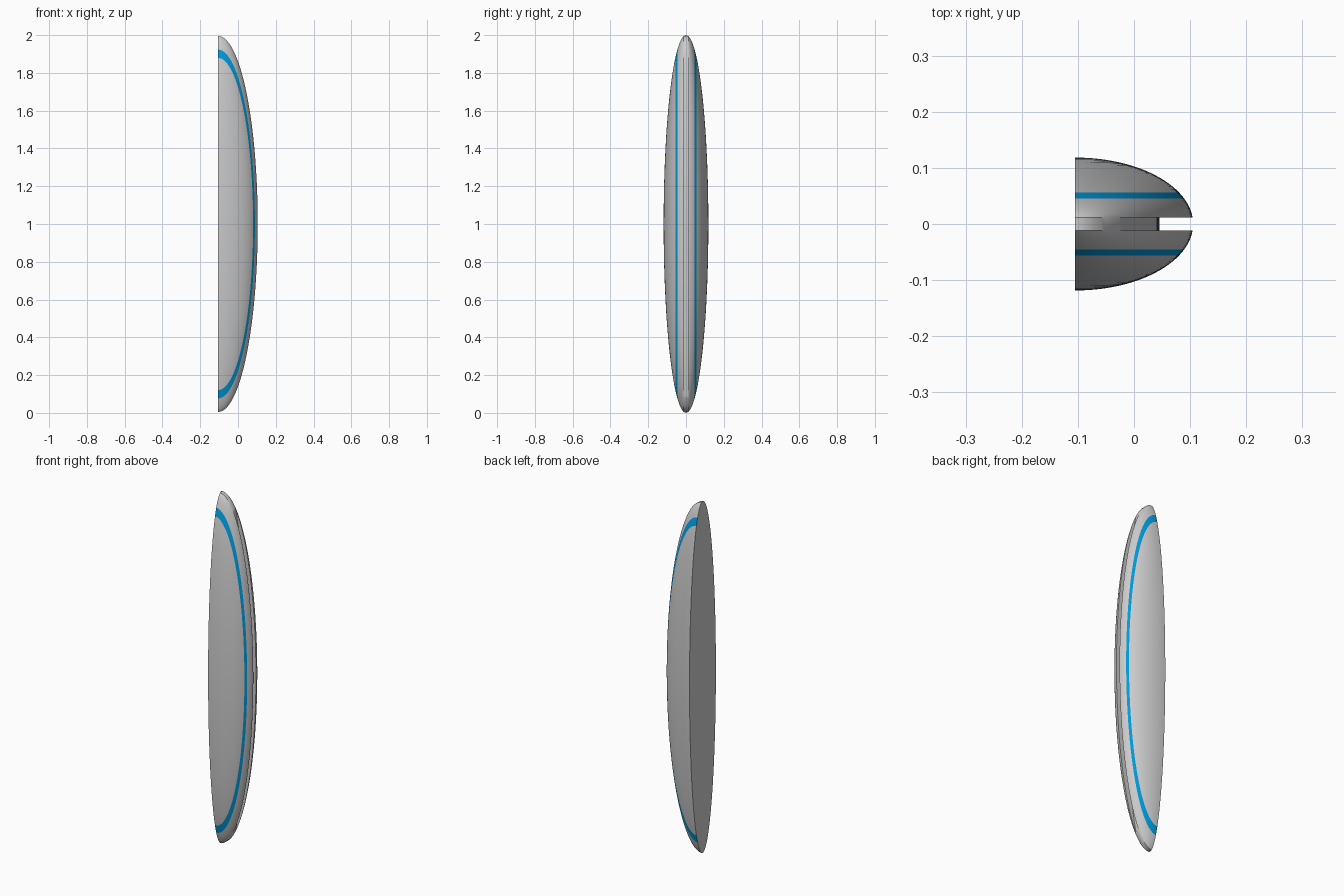
import bpy, bmesh
from math import sin, cos, pi, sqrt, asin

if "Cube" in bpy.data.objects:
    bpy.data.objects.remove(bpy.data.objects["Cube"])

# Half-ellipsoid: flat back at X0, semi-axes A (x), B (y), C (z)
X0, A, B, C = -0.105, 0.2105, 0.1185, 1.0
GROOVE = 0.012            # half width of the centre groove
S0, S1 = 0.0455, 0.0565   # stripe limits in y
N = 96

# Angles along the rim, with a break exactly where the groove runs out
run_out = asin(0.924)
ANGLES = sorted([-pi / 2 + pi * i / N for i in range(N + 1)] + [run_out, -run_out])


def ring(y, groove):
    """Half ellipse at height y; groove rings are cut back to a shallow arc."""
    r = sqrt(max(0.0, 1 - (y / B) ** 2))
    pts = []
    for t in ANGLES:
        x, z = X0 + A * r * cos(t), C * r * sin(t)
        if groove:
            x = min(x, X0 + 0.15 * sqrt(max(0.0, 1 - (z / 1.088) ** 2)))
        pts.append((x, y, 1 + z))
    return pts


def finish(name, bm, mat=None):
    bmesh.ops.remove_doubles(bm, verts=bm.verts, dist=1e-5)
    bmesh.ops.dissolve_degenerate(bm, edges=bm.edges, dist=1e-6)
    bmesh.ops.recalc_face_normals(bm, faces=bm.faces)
    # make the normals point away from the middle of the body
    if sum((f.calc_center_median().x - X0) * f.normal.x * f.calc_area() +
           f.calc_center_median().y * f.normal.y * f.calc_area() for f in bm.faces) < 0:
        bmesh.ops.reverse_faces(bm, faces=bm.faces)
    me = bpy.data.meshes.new(name)
    bm.to_mesh(me)
    bm.free()
    ob = bpy.data.objects.new(name, me)
    bpy.context.collection.objects.link(ob)
    if mat:
        me.materials.append(mat)
    bpy.ops.object.select_all(action='DESELECT')
    ob.select_set(True)
    bpy.context.view_layer.objects.active = ob
    bpy.ops.object.shade_smooth_by_angle(angle=0.6)
    return ob


def loft(name, rings, mat=None):
    bm = bmesh.new()
    rows = [[bm.verts.new(p) for p in ring(y, g)] for y, g in rings]
    for a, b in zip(rows, rows[1:]):
        for i in range(len(a) - 1):
            bm.faces.new((a[i], a[i + 1], b[i + 1], b[i]))
    return finish(name, bm, mat)


def spaced(y0, y1, n):
    """y values evenly spaced in angle around the ellipsoid."""
    a0, a1 = asin(y0 / B), asin(y1 / B)
    return [B * sin(a0 + (a1 - a0) * i / n) for i in range(n + 1)]


blue = bpy.data.materials.new("blue")
blue.diffuse_color = (0.0, 0.32, 0.7, 1)
blue.use_nodes = True
blue.node_tree.nodes["Principled BSDF"].inputs["Base Color"].default_value = blue.diffuse_color

# Centre body with the groove
inner = [(y, False) for y in spaced(GROOVE, S0, 6)]
loft("grooved_centre", [(-y, g) for y, g in reversed(inner)]
     + [(-GROOVE, True), (GROOVE, True)] + inner)

# Stripes and outer shells, mirrored front and back
for s, side in ((-1, "front"), (1, "rear")):
    loft(side + "_stripe", [(s * y, False) for y in spaced(S0, S1, 2)], blue)
    loft(side + "_shell", [(s * y, False) for y in spaced(S1, B, 20)])

# Flat back panel
bm = bmesh.new()
panel = [bm.verts.new((X0, B * cos(k * pi / 48), 1 + C * sin(k * pi / 48))) for k in range(96)]
f = bm.faces.new(panel)
f.normal_update()
me = bpy.data.meshes.new("back_panel")
if f.normal.x > 0:
    f.normal_flip()
bm.to_mesh(me)
bm.free()
bpy.context.collection.objects.link(bpy.data.objects.new("back_panel", me))
